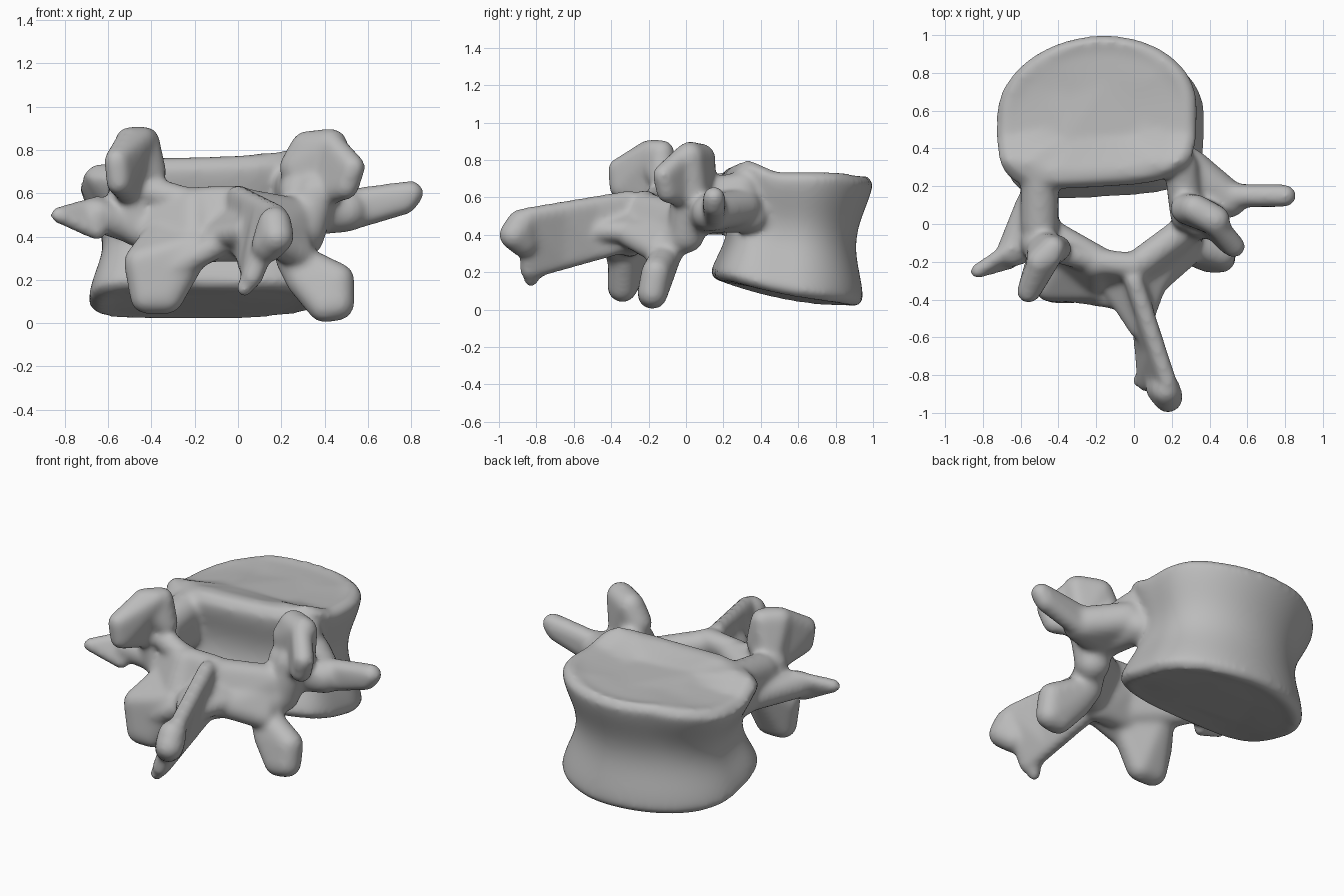
import bpy
import bmesh
import math
from mathutils import Matrix

cube = bpy.data.objects.get("Cube")
if cube:
    bpy.data.objects.remove(cube, do_unlink=True)

bone = bpy.data.materials.new("bone grey")
bone.use_nodes = True
bone.diffuse_color = (.5, .5, .5, 1)
bone.node_tree.nodes["Principled BSDF"].inputs["Base Color"].default_value = bone.diffuse_color

mesh = bmesh.new()


def blob(radius, *centres):
    """Closed convex skin around balls of one radius."""
    skin = bmesh.new()
    for centre in centres:
        bmesh.ops.create_icosphere(skin, subdivisions=3, radius=radius,
                                   matrix=Matrix.Translation(centre))
    hull = bmesh.ops.convex_hull(skin, input=skin.verts[:])
    unused = [v for v in hull["geom_interior"] if isinstance(v, bmesh.types.BMVert)]
    bmesh.ops.delete(skin, geom=unused, context="VERTS")
    copies = {v: mesh.verts.new(v.co) for v in skin.verts}
    for face in skin.faces:
        mesh.faces.new([copies[v] for v in face.verts])
    skin.free()


# Vertebral body: waisted loft between two sloping, dished end plates
def plate_outline(angle):
    """Round at the far side, squarer towards the canal, slightly skewed."""
    across, along = math.cos(angle), math.sin(angle)
    if along < 0:
        across = math.copysign(math.sqrt(abs(across)), across)
        along = -math.sqrt(-along)
    return .53 * across, .4 * along + .03 * across


def bottom_height(x, y):
    return .015 + .26 * max(0, .9 - y) ** 2 + .08 * max(0, x)


def top_height(x, y):
    rise = .45 * max(0, .48 - y) - .9 * max(0, .33 - y)
    return .74 + rise - .15 * max(0, y - .8) - .28 * max(0, -.42 - x)


segments, layers = 72, 20
side = [(k / layers, 1.01 - .16 * math.sin(math.pi * k / layers) ** 2) for k in range(1, layers)]
levels = [(.04, .5), (.02, .8), (0, .93)] + side + [(1, .92), (.97, .78), (.95, .4)]
rings = []
for height, scale in levels:
    ring = []
    for k in range(segments):
        across, along = plate_outline(math.tau * k / segments)
        x = -.2 + scale * across + .045 * (1 - height)
        y = .6 + scale * along - .06 * (1 - height)
        low, high = bottom_height(x, y), top_height(x, y)
        ring.append(mesh.verts.new((x, y, low + (high - low) * height)))
    rings.append(ring)
for lower, upper in zip(rings, rings[1:]):
    for i in range(segments):
        j = (i + 1) % segments
        mesh.faces.new((lower[i], lower[j], upper[j], upper[i]))
mesh.faces.new(rings[0][::-1])
mesh.faces.new(rings[-1])

# Pedicles
blob(.09, (.25, .3, .65), (.25, .35, .5), (.28, .05, .6), (.3, .05, .5))
blob(.1, (-.5, .3, .65), (-.5, .3, .5), (-.5, 0, .6), (-.5, 0, .5))

# Left transverse process: root and shaft
blob(.1, (.3, .1, .5), (.3, .3, .55), (.5, .13, .52))
blob(.06, (.5, .15, .56), (.5, .15, .48), (.8, .15, .6), (.77, .15, .56))

# Right transverse process: root and shaft
blob(.08, (-.55, .1, .5), (-.5, -.1, .45), (-.65, -.15, .5))
blob(.04, (-.65, -.13, .55), (-.65, -.2, .42), (-.83, -.25, .5))

# Left superior articular process: two leaves folded into a cup, on a neck
blob(.08, (.27, .08, .72), (.32, .08, .81), (.43, .02, .82), (.4, .04, .6))
blob(.06, (.43, 0, .83), (.4, 0, .6), (.53, -.12, .72), (.5, -.1, .63))
blob(.1, (.36, .02, .6), (.3, 0, .4))

# Right superior articular process, folded the same way
blob(.07, (-.4, -.13, .7), (-.43, -.13, .84), (-.5, -.2, .84), (-.5, -.1, .6))
blob(.06, (-.44, -.17, .85), (-.5, -.2, .85), (-.56, -.36, .75), (-.55, -.35, .65), (-.5, -.15, .6))
blob(.1, (-.5, -.1, .6), (-.46, -.1, .45))

# Inferior articular processes
blob(.09, (.3, 0, .45), (.26, -.1, .32))
blob(.08, (.25, -.1, .3), (.3, -.14, .2), (.46, -.16, .2), (.46, -.18, .09), (.4, -.18, .08))
blob(.08, (-.36, -.2, .4), (-.2, -.33, .35), (-.45, -.33, .28), (-.42, -.34, .12), (-.33, -.34, .12))

# Laminae
blob(.09, (-.43, -.07, .5), (-.42, -.12, .42), (-.2, -.2, .54), (-.2, -.28, .4))
blob(.06, (-.45, -.14, .62), (-.34, -.16, .6), (-.2, -.2, .56))
blob(.07, (-.2, -.2, .56), (-.2, -.3, .35), (0, -.22, .57), (0, -.3, .35))
blob(.08, (.27, -.03, .5), (.26, -.07, .4), (0, -.23, .55), (.04, -.3, .38))

# Flared roots where the laminae run into the spinous process
blob(.06, (-.36, -.35, .22), (-.06, -.4, .38), (0, -.3, .42))
blob(.06, (-.1, -.35, .4), (.03, -.55, .42), (.12, -.3, .42), (0, -.28, .5))
blob(.07, (.12, -.3, .4), (.28, -.16, .32), (.26, -.08, .42), (.04, -.28, .44))

# Spinous process: a leaning blade with a swollen tip and a small spur
for step in range(3):
    edges = []
    for s in (step, step + 1):
        y = -.3 - .18 * s
        edges += [(.06 * s, y, .59 - .03 * s), (.02 + .015 * s, y, .36 - .05 * s)]
    blob(.05, *edges)
blob(.08, (.17, -.88, .46), (.18, -.92, .4), (.14, -.87, .36))
blob(.04, (.05, -.8, .2), (.03, -.83, .16))

# Fuse everything into one softly blended bone
bmesh.ops.recalc_face_normals(mesh, faces=mesh.faces[:])
data = bpy.data.meshes.new("vertebra")
mesh.to_mesh(data)
mesh.free()
data.materials.append(bone)
vertebra = bpy.data.objects.new("vertebra", data)
bpy.context.collection.objects.link(vertebra)
remesh = vertebra.modifiers.new("fuse", "REMESH")
remesh.mode = "VOXEL"
remesh.voxel_size = .014
remesh.use_smooth_shade = True
soften = vertebra.modifiers.new("soften", "SMOOTH")
soften.factor = .5
soften.iterations = 20
